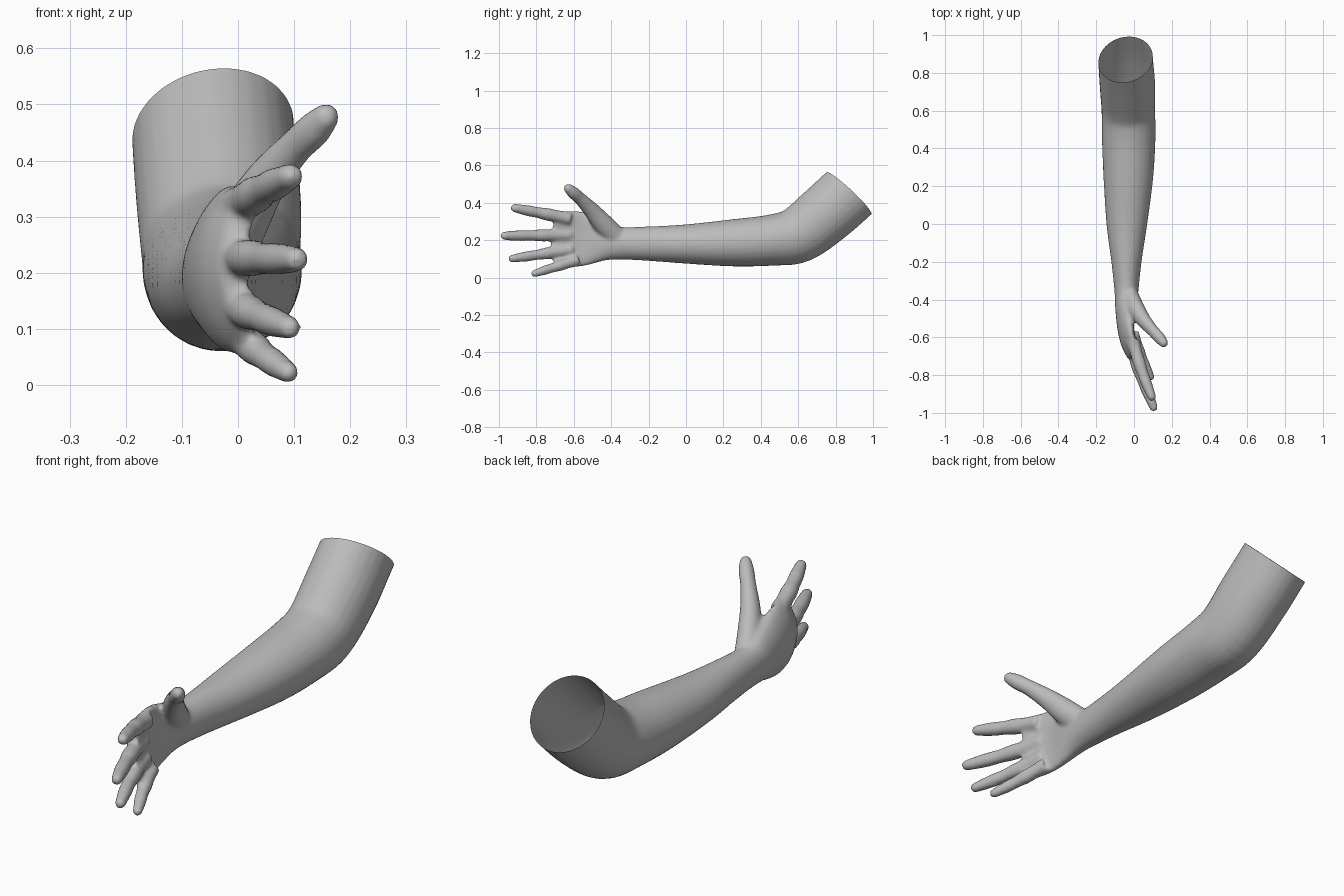
import bpy
import bmesh
from math import sin, cos, pi, sqrt
from mathutils import Vector

if "Cube" in bpy.data.objects:
    bpy.data.objects.remove(bpy.data.objects["Cube"], do_unlink=True)

SIDES = 28
STEPS = 5


def spline(a, b, c, d, t):
    return 0.5 * (2 * b + (c - a) * t + (2 * a - 5 * b + 4 * c - d) * t * t
                  + (3 * b - a - 3 * c + d) * t ** 3)


def resample(keys):
    """Smooth the key sections (x, y, z, half width, half height, bend)."""
    k = [keys[0]] + keys + [keys[-1]]
    out = []
    for i in range(len(keys) - 1):
        for s in range(STEPS):
            out.append([spline(*vals, s / STEPS) for vals in zip(*k[i:i + 4])])
    return out + [list(keys[-1])]


def loft(bm, keys, round_tip=True):
    """Closed limb of elliptical sections that stand square to the path."""
    secs = resample(keys)
    pts = [Vector(s[:3]) for s in secs]
    tangents = [(pts[min(i + 1, len(pts) - 1)] - pts[max(i - 1, 0)]).normalized()
                for i in range(len(pts))]
    if round_tip:
        # half-dome past the last section
        p, t, last = pts[-1], tangents[-1], secs[-1]
        reach = min(last[3], last[4])
        for a in (0.4, 0.8, 1.15, 1.4):
            pts.append(p + t * reach * sin(a))
            tangents.append(t)
            secs.append([0, 0, 0, last[3] * cos(a), last[4] * cos(a), last[5]])
    rings = []
    for p, t, s in zip(pts, tangents, secs):
        u = Vector((1, 0, 0))
        u = (u - t * u.dot(t)).normalized()
        v = t.cross(u)
        ring = []
        for j in range(SIDES):
            a = 2 * pi * j / SIDES
            co = p + u * cos(a) * s[3] + v * sin(a) * s[4]
            co.x += s[5] * (sin(a) ** 2 - 0.5)
            ring.append(bm.verts.new(co))
        rings.append(ring)
    for r, q in zip(rings, rings[1:]):
        for j in range(SIDES):
            n = (j + 1) % SIDES
            bm.faces.new((r[j], r[n], q[n], q[j]))
    bm.faces.new(rings[0])
    bm.faces.new(rings[-1])


def finger(bm, base, tip, r0, r1, sag):
    """Finger with slight bulges at the joints and a soft curl."""
    a, b = Vector(base), Vector(tip)
    keys = []
    for f, bulge in ((0, 1), (.22, .95), (.42, 1.06), (.58, .97), (.76, 1.05), (1, .92)):
        p = a.lerp(b, f)
        p.x -= sag * sin(pi * f)
        r = (r0 + (r1 - r0) * f) * bulge
        keys.append((*p, r, r, 0))
    loft(bm, keys)


bm = bmesh.new()

# upper arm, elbow, forearm, wrist and palm
loft(bm, [
    (-.045, .97, .55, .145, .165, 0),
    (-.045, .88, .46, .145, .165, 0),
    (-.035, .74, .335, .147, .162, 0),
    (-.03, .60, .23, .142, .152, 0),
    (-.028, .46, .201, .142, .137, 0),
    (-.03, .25, .186, .132, .126, 0),
    (-.038, 0, .18, .108, .105, 0),
    (-.04, -.20, .182, .08, .092, 0),
    (-.04, -.36, .185, .063, .088, 0),
    (-.038, -.45, .198, .056, .115, .01),
    (-.032, -.55, .205, .044, .145, .025),
    (-.018, -.63, .208, .037, .150, .03),
    (.002, -.69, .212, .029, .135, .03)])

# four fingers, from index to little
finger(bm, (-.005, -.62, .315), (.094, -.915, .372), .037, .025, .006)
finger(bm, (-.022, -.62, .228), (.104, -.970, .224), .036, .025, .008)
finger(bm, (-.018, -.61, .150), (.092, -.930, .102), .035, .023, .008)
finger(bm, (-.005, -.58, .095), (.090, -.810, .022), .033, .021, .005)

# thumb with the fleshy mound at its base
loft(bm, [
    (-.025, -.37, .215, .045, .055, 0),
    (.005, -.44, .285, .047, .055, 0),
    (.048, -.505, .360, .039, .044, 0),
    (.100, -.565, .422, .031, .034, 0),
    (.135, -.603, .455, .031, .033, 0),
    (.157, -.630, .478, .024, .026, 0)])

bmesh.ops.recalc_face_normals(bm, faces=bm.faces)
mesh = bpy.data.meshes.new("arm")
bm.to_mesh(mesh)
bm.free()
arm = bpy.data.objects.new("arm", mesh)
bpy.context.collection.objects.link(arm)

# fuse the limbs into one skin and relax the joins
remesh = arm.modifiers.new("fuse", 'REMESH')
remesh.mode = 'VOXEL'
remesh.voxel_size = 0.008
relax = arm.modifiers.new("relax", 'SMOOTH')
relax.factor = 0.5
relax.iterations = 8
fused = bpy.data.meshes.new_from_object(
    arm.evaluated_get(bpy.context.evaluated_depsgraph_get()))
arm.modifiers.clear()

# cut the shoulder end open
normal = Vector((-.15, .68, .73))
bm = bmesh.new()
bm.from_mesh(fused)
bmesh.ops.bisect_plane(bm, geom=bm.verts[:] + bm.edges[:] + bm.faces[:],
                       plane_co=normal * (.928 / normal.length_squared),
                       plane_no=normal, clear_outer=True)
bm.to_mesh(fused)
bm.free()
arm.data = fused

# plain grey skin
skin = bpy.data.materials.new("plain_grey")
skin.use_nodes = True
grey = (.5, .5, .5, 1)
skin.diffuse_color = grey
skin.node_tree.nodes["Principled BSDF"].inputs["Base Color"].default_value = grey
fused.materials.clear()
fused.materials.append(skin)
for poly in fused.polygons:
    poly.use_smooth = True
